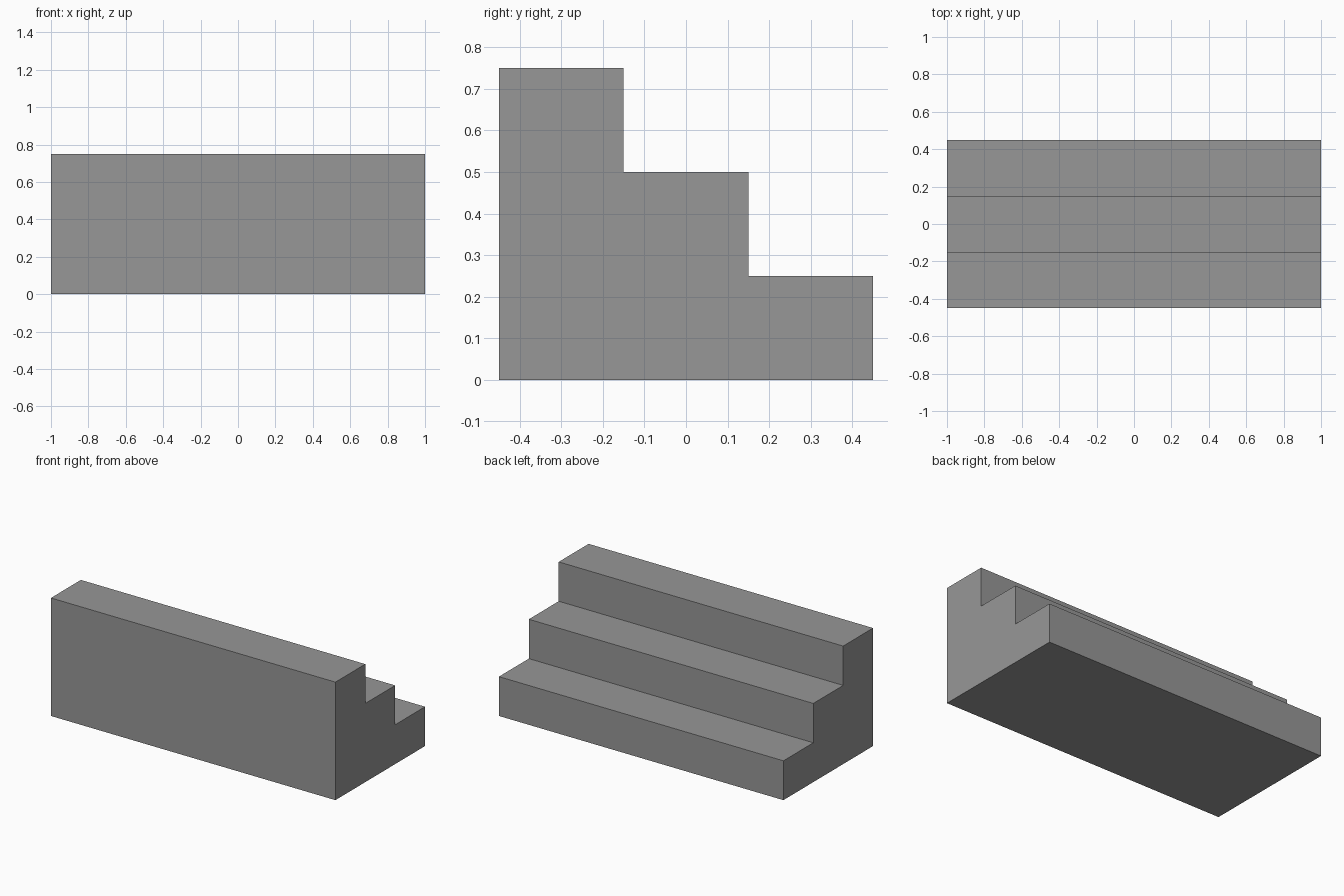
import bpy
import bmesh

cube = bpy.data.objects.get("Cube")
if cube:
    bpy.data.objects.remove(cube, do_unlink=True)

LENGTH, TREAD, RISE, STEPS = 2.0, 0.3, 0.25, 3
DEPTH = TREAD * STEPS

# Plain grey material
grey = bpy.data.materials.new("plain_grey")
grey.use_nodes = True
colour = (0.31, 0.31, 0.31, 1)
grey.diffuse_color = colour
grey.node_tree.nodes["Principled BSDF"].inputs["Base Color"].default_value = colour

# Stepped side profile: tall at the front, descending to the back
profile = [(-DEPTH / 2, 0)]
for i in range(STEPS):
    y = -DEPTH / 2 + i * TREAD
    z = RISE * (STEPS - i)
    profile += [(y, z), (y + TREAD, z)]
profile.append((DEPTH / 2, 0))

# Extrude the profile along the width
bm = bmesh.new()
side = bm.faces.new([bm.verts.new((-LENGTH / 2, y, z)) for y, z in profile])
result = bmesh.ops.extrude_face_region(bm, geom=[side], use_keep_orig=True)
moved = [g for g in result["geom"] if isinstance(g, bmesh.types.BMVert)]
bmesh.ops.translate(bm, verts=moved, vec=(LENGTH, 0, 0))
bmesh.ops.recalc_face_normals(bm, faces=bm.faces)

mesh = bpy.data.meshes.new("steps")
bm.to_mesh(mesh)
bm.free()
mesh.materials.append(grey)
steps = bpy.data.objects.new("steps", mesh)
bpy.context.collection.objects.link(steps)
